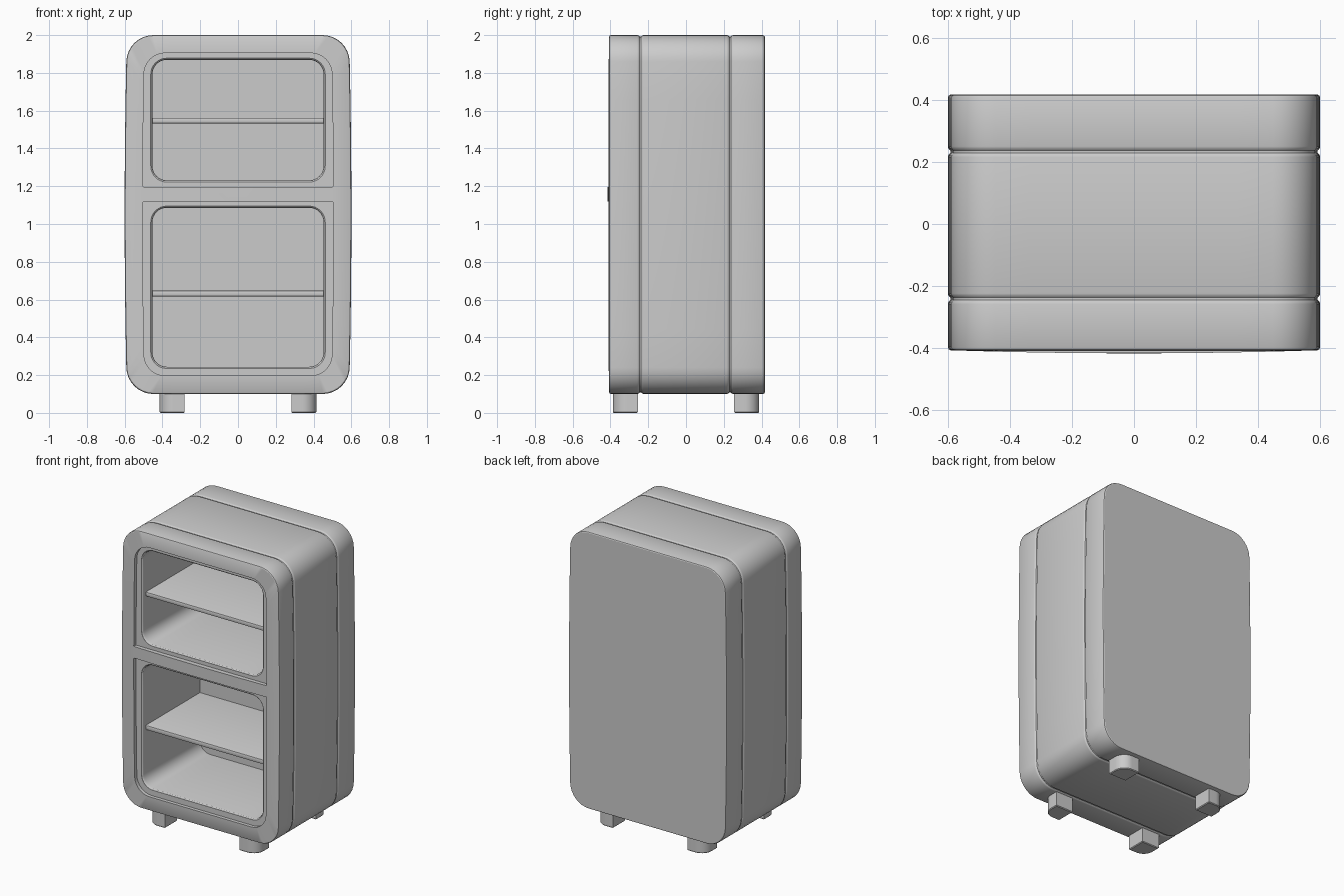
import bpy, bmesh, math

if "Cube" in bpy.data.objects:
    bpy.data.objects.remove(bpy.data.objects["Cube"])

MID, HALF = 1.05, 0.95


def outline(hw, z0, z1, rt, rb, bulge=0.0, n=8, m=8):
    """Rounded rectangle in xz, with optional barrel bulge of the sides."""
    arcs = []
    for sx, z, r, a0 in ((1, z0 + rb, rb, -90), (1, z1 - rt, rt, 0),
                         (-1, z1 - rt, rt, 90), (-1, z0 + rb, rb, 180)):
        arcs.append([(sx * (hw - r) + r * math.cos(math.radians(a0 + 90 * i / n)),
                      z + r * math.sin(math.radians(a0 + 90 * i / n))) for i in range(n + 1)])
    pts = []
    for i, arc in enumerate(arcs):
        pts += arc
        a, b = arc[-1], arcs[(i + 1) % 4][0]
        pts += [(a[0] + (b[0] - a[0]) * k / m, a[1] + (b[1] - a[1]) * k / m) for k in range(1, m)]
    return [(x * (1 + bulge * (1 - ((z - MID) / HALF) ** 2)), z) for x, z in pts]


def loft(name, rings):
    """Skin a list of equal-length 3D rings and cap both ends."""
    bm = bmesh.new()
    vs = [[bm.verts.new(p) for p in ring] for ring in rings]
    for a, b in zip(vs, vs[1:]):
        for i in range(len(a)):
            j = (i + 1) % len(a)
            bm.faces.new((a[i], a[j], b[j], b[i]))
    bm.faces.new(vs[0])
    bm.faces.new(vs[-1])
    bmesh.ops.recalc_face_normals(bm, faces=bm.faces[:])
    me = bpy.data.meshes.new(name)
    bm.to_mesh(me)
    bm.free()
    ob = bpy.data.objects.new(name, me)
    bpy.context.collection.objects.link(ob)
    return ob


def smooth(ob):
    bpy.ops.object.select_all(action='DESELECT')
    ob.select_set(True)
    bpy.context.view_layer.objects.active = ob
    bpy.ops.object.shade_smooth_by_angle(angle=math.radians(30))


def at_y(pts, y):
    return [(x, y, z) for x, z in pts]


# Cabinet shell: bulged front, rounded rims and two grooves around the body
def shell(d):
    return outline(0.588 - d, 0.10 + d, 2.0 - d, 0.14 - d, 0.14 - d, 0.021)


rings = []
front = shell(0.008)
for k in (0.1, 0.3, 0.5, 0.7, 0.85):
    rings.append([(x * k, -0.407 - 0.010 * (1 - k * k), MID + (z - MID) * k) for x, z in front])
for y, d in ((-0.407, 0.008), (-0.404, 0.003), (-0.397, 0),
             (-0.258, 0), (-0.251, 0.002), (-0.245, 0.008), (-0.237, 0.008), (-0.231, 0.002), (-0.224, 0),
             (0.216, 0), (0.223, 0.002), (0.229, 0.008), (0.237, 0.008), (0.243, 0.002), (0.250, 0),
             (0.407, 0), (0.414, 0.003), (0.417, 0.008)):
    rings.append(at_y(shell(d), y))
body = loft("cabinet_body", rings)

# Two compartments: shallow stepped frame, then a deep cavity with soft lip
cutters = []
for z0, z1, rt, rb, c0, c1 in ((1.197, 1.905, 0.11, 0.004, 1.222, 1.878),
                               (0.197, 1.118, 0.004, 0.11, 0.235, 1.095)):
    step = outline(0.494, z0, z1, rt, rb, 0.021)
    cutters.append(loft("frame_cutter", [at_y(step, -0.5), at_y(step, -0.385)]))
    lip = []
    for y, d in ((-0.40, 0), (-0.384, 0), (-0.379, 0.006), (-0.37, 0.009), (0.235, 0.009)):
        lip.append(at_y(outline(0.462 - d, c0 + d, c1 - d, 0.085 - d, 0.085 - d), y))
    cutters.append(loft("cavity_cutter", lip))
bpy.context.view_layer.objects.active = body
for c in cutters:
    c.hide_render = True
    mod = body.modifiers.new("cut", 'BOOLEAN')
    mod.operation, mod.solver, mod.object = 'DIFFERENCE', 'EXACT', c
    bpy.ops.object.modifier_apply(modifier=mod.name)
for c in cutters:
    bpy.data.objects.remove(c)
smooth(body)

# Shelves with softened front edges
for name, z0, z1 in (("upper_shelf", 1.532, 1.562), ("lower_shelf", 0.616, 0.648)):
    r = 0.006
    prof = [(-0.352 + r, z0), (0.24, z0), (0.24, z1), (-0.352 + r, z1),
            (-0.352 + r * 0.3, z1 - r * 0.3), (-0.352, z1 - r),
            (-0.352, z0 + r), (-0.352 + r * 0.3, z0 + r * 0.3)]
    smooth(loft(name, [[(x, y, z) for y, z in prof] for x in (-0.458, 0.458)]))

# Feet: square in plan, with only the outer corner rounded
for sx in (-1, 1):
    for sy in (-1, 1):
        r = 0.075
        plan = [(0.283, 0.255), (0.415, 0.255)]
        plan += [(0.415 - r + r * math.cos(a * math.pi / 20), 0.387 - r + r * math.sin(a * math.pi / 20))
                 for a in range(11)] + [(0.283, 0.387)]

        def ring(z, s):
            return [(sx * (0.349 + (x - 0.349) * s), sy * (0.321 + (y - 0.321) * s), z) for x, y in plan]
        name = ("front" if sy < 0 else "back") + ("_left" if sx < 0 else "_right") + "_foot"
        smooth(loft(name, [ring(0, 0.93), ring(0.005, 1), ring(0.115, 1)]))
